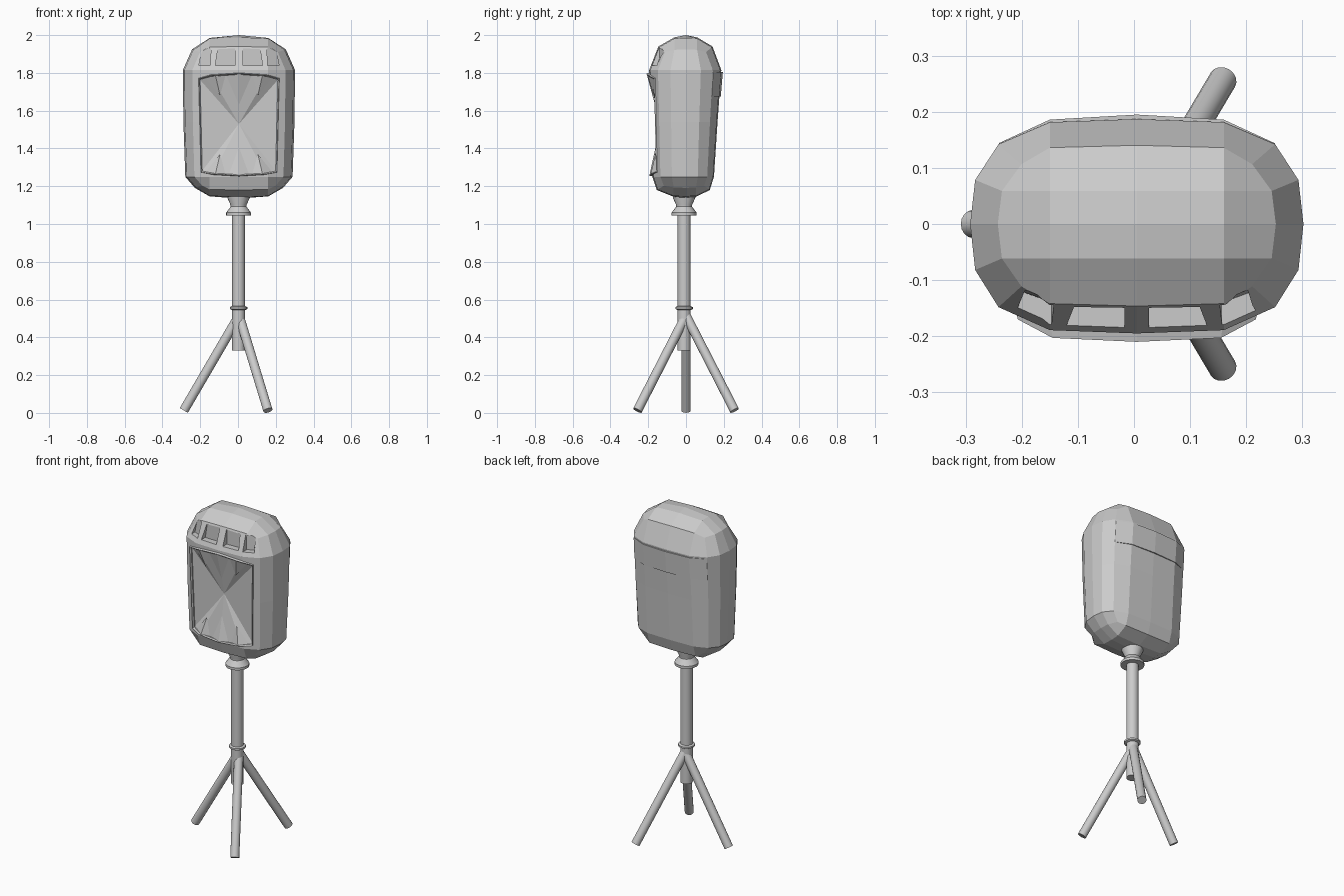
import bpy, bmesh
from math import cos, sin, pi
from mathutils import Vector

if "Cube" in bpy.data.objects:
    bpy.data.objects.remove(bpy.data.objects["Cube"])


def add_object(name, bm):
    bmesh.ops.recalc_face_normals(bm, faces=bm.faces)
    me = bpy.data.meshes.new(name)
    bm.to_mesh(me)
    bm.free()
    ob = bpy.data.objects.new(name, me)
    bpy.context.collection.objects.link(ob)
    return ob


def smooth(ob):
    bpy.ops.object.select_all(action='DESELECT')
    ob.select_set(True)
    bpy.context.view_layer.objects.active = ob
    bpy.ops.object.shade_smooth_by_angle()


def lathe(name, profile, cx=0.0, cy=0.0, n=20):
    bm = bmesh.new()
    rings = [[bm.verts.new((cx + r * cos(2 * pi * i / n), cy + r * sin(2 * pi * i / n), z))
              for i in range(n)] for r, z in profile]
    for a, b in zip(rings, rings[1:]):
        for i in range(n):
            bm.faces.new((a[i], a[(i + 1) % n], b[(i + 1) % n], b[i]))
    bm.faces.new(rings[0])
    bm.faces.new(rings[-1])
    ob = add_object(name, bm)
    smooth(ob)
    return ob


def rod(name, p, q, r, n=16):
    d = Vector(q) - Vector(p)
    ob = lathe(name, [(r, 0), (r, d.length)], n=n)
    ob.location = p
    ob.rotation_euler = d.to_track_quat('Z', 'Y').to_euler()
    return ob


HX = 0.005  # head centre in x

# Head: a gridded box pulled into a tapered, rounded, faceted shell
bm = bmesh.new()
bmesh.ops.create_cube(bm, size=2)
bmesh.ops.subdivide_edges(bm, edges=bm.edges[:], cuts=3, use_grid_fill=True)
for v in bm.verts:
    i, j, k = (round(c * 2) for c in v.co)
    a, b = abs(i), abs(j)
    wide = {2: 0.295, 1: 0.297, 0: 0.294, -1: 0.284, -2: 0.278}[k]
    front = {2: 0.195, 1: 0.195, 0: 0.187, -1: 0.178, -2: 0.178}[k]
    back = {2: 0.187, 1: 0.187, 0: 0.167, -1: 0.148, -2: 0.145}[k]
    x = (0, 0.155, wide * (1, 0.97, 0.83)[b])[a]
    y = (0, 0.42, 1)[b] * (front if j < 0 else back)
    if b == 2:
        y *= (1, 0.97, 0.76)[a]
    if abs(k) == 2:
        x *= 0.84 if a == 2 else 1
        y *= 0.75 if k > 0 else 0.87
    da, db = (0, 0.015, 0.075)[a], (0, 0.012, 0.06)[b]
    drop = max(da, db) + 0.25 * min(da, db)
    z = {2: 2.0 - drop, 1: 1.815, 0: 1.54, -1: 1.25, -2: 1.135 + 0.75 * drop}[k]
    v.co = (HX + (x if i > 0 else -x), y if j > 0 else -y, z)
head = add_object("head_shell", bm)

# Cutter: funnel-shaped front recess plus four window pockets
TOP = [(0.212, -0.155, 1.77), (0.15, -0.188, 1.787), (0, -0.195, 1.797)]
LOW = [(0.2, -0.143, 1.275), (0.14, -0.172, 1.264), (0, -0.18, 1.256)]


def arc(points):
    return [(-x, y, z) for x, y, z in points] + list(reversed(points[:2]))


rim = [Vector((x + HX, y, z)) for x, y, z in arc(TOP) + arc(LOW)[::-1]]
CENTRE = Vector((HX, -0.14, 1.53))
bm = bmesh.new()
inner = [bm.verts.new(p) for p in rim]
outer = [bm.verts.new((p.x, -0.5, p.z)) for p in rim]
apex = bm.verts.new(CENTRE)
n = len(rim)
for i in range(n):
    m = (i + 1) % n
    bm.faces.new((inner[i], inner[m], apex))
    bm.faces.new((inner[i], inner[m], outer[m], outer[i]))
bm.faces.new(outer)
for s in (-1, 1):
    for x0, x1, t0, t1, y0, y1 in ((0.022, 0.125, 0.022, 0.112, -0.146, -0.142),
                                   (0.152, 0.212, 0.148, 0.195, -0.14, -0.118)):
        quad = [(x0, y0, 1.84), (x1, y1, 1.84), (t1, y1, 1.925), (t0, y0, 1.93)]
        f = [bm.verts.new((HX + s * x, y, z)) for x, y, z in quad]
        g = [bm.verts.new((HX + s * x, -0.5, z)) for x, y, z in quad]
        bm.faces.new(f)
        bm.faces.new(g)
        for i in range(4):
            m = (i + 1) % 4
            bm.faces.new((f[i], f[m], g[m], g[i]))
cutter = add_object("recess_cutter", bm)
cutter.hide_render = True
mod = head.modifiers.new("cut", 'BOOLEAN')
mod.operation, mod.object, mod.solver = 'DIFFERENCE', cutter, 'EXACT'
dg = bpy.context.evaluated_depsgraph_get()
cut_mesh = bpy.data.meshes.new_from_object(head.evaluated_get(dg))
head.modifiers.clear()
head.data = cut_mesh
bpy.data.objects.remove(cutter)

# Raised rim around the recess, proud at top and bottom lips
bm = bmesh.new()
mid = sum(rim, Vector()) / n
loops = []
for grow, dy in ((0.97, 0.012), (0.97, -0.008), (1.0, -0.015), (1.03, 0.012)):
    loops.append([bm.verts.new((mid.x + (p.x - mid.x) * grow, p.y + dy,
                                mid.z + (p.z - mid.z) * (1 + (grow - 1) * 0.7))) for p in rim])
for a, b in zip(loops, loops[1:] + loops[:1]):
    for i in range(n):
        m = (i + 1) % n
        bm.faces.new((a[i], a[m], b[m], b[i]))
add_object("recess_rim", bm)


# Pointed teeth folding from the lips towards the centre
def lip(points, x):
    pts = [Vector(p) for p in reversed(points)]
    for a, b in zip(pts, pts[1:]):
        if abs(x) <= b.x:
            p = a.lerp(b, (abs(x) - a.x) / (b.x - a.x))
            break
    return Vector((HX + x, p.y, p.z))


bm = bmesh.new()
for line, teeth in ((TOP, ((-0.125, 0.055, 0.42), (0, 0.07, 0.62), (0.125, 0.055, 0.42))),
                    (LOW, ((-0.125, 0.055, 0.4), (0, 0.055, 0.55), (0.125, 0.055, 0.4)))):
    for x, half, reach in teeth:
        ridge = lip(line, x) + Vector((0, -0.014, 0))
        tip = lip(line, x).lerp(CENTRE, reach) + Vector((0, -0.003, 0))
        tip.x = HX + x * 0.8
        v = [bm.verts.new(p) for p in (lip(line, x - half), ridge, lip(line, x + half), tip)]
        for f in ((0, 1, 3), (1, 2, 3), (0, 1, 2), (0, 2, 3)):
            bm.faces.new([v[q] for q in f])
add_object("recess_teeth", bm)

# Band wrapped round the upper back
bm = bmesh.new()
cols = []
for x, y in ((-0.246, 0.144), (-0.155, 0.186), (0, 0.195), (0.155, 0.186), (0.246, 0.144)):
    cols.append([bm.verts.new((HX + x, y * s - d, z))
                 for s, d, z in ((0.945, 0, 1.675), (1, 0, 1.805), (1, 0.022, 1.805), (0.945, 0.022, 1.675))])
for a, b in zip(cols, cols[1:]):
    for i in range(4):
        m = (i + 1) % 4
        bm.faces.new((a[i], a[m], b[m], b[i]))
bm.faces.new(cols[0])
bm.faces.new(cols[-1])
add_object("back_band", bm)

# Stand: neck collar, pole, clamp ring and three splayed legs
PX, PY = 0.003, -0.01
lathe("neck_collar", [(0.066, 1.045), (0.066, 1.06), (0.042, 1.092), (0.042, 1.1),
                      (0.06, 1.14), (0.06, 1.16)], PX, PY)
lathe("pole", [(0.034, 0.33), (0.034, 1.05)], PX, PY)
lathe("clamp_ring", [(0.036, 0.545), (0.046, 0.55), (0.046, 0.56), (0.036, 0.565)], PX, PY)
for i, ang in enumerate((pi, pi / 3, -pi / 3)):
    rod(f"leg_{i + 1}", (0.006, 0, 0.515),
        (0.01 + 0.297 * cos(ang), 0.297 * sin(ang), 0.013), 0.025)
